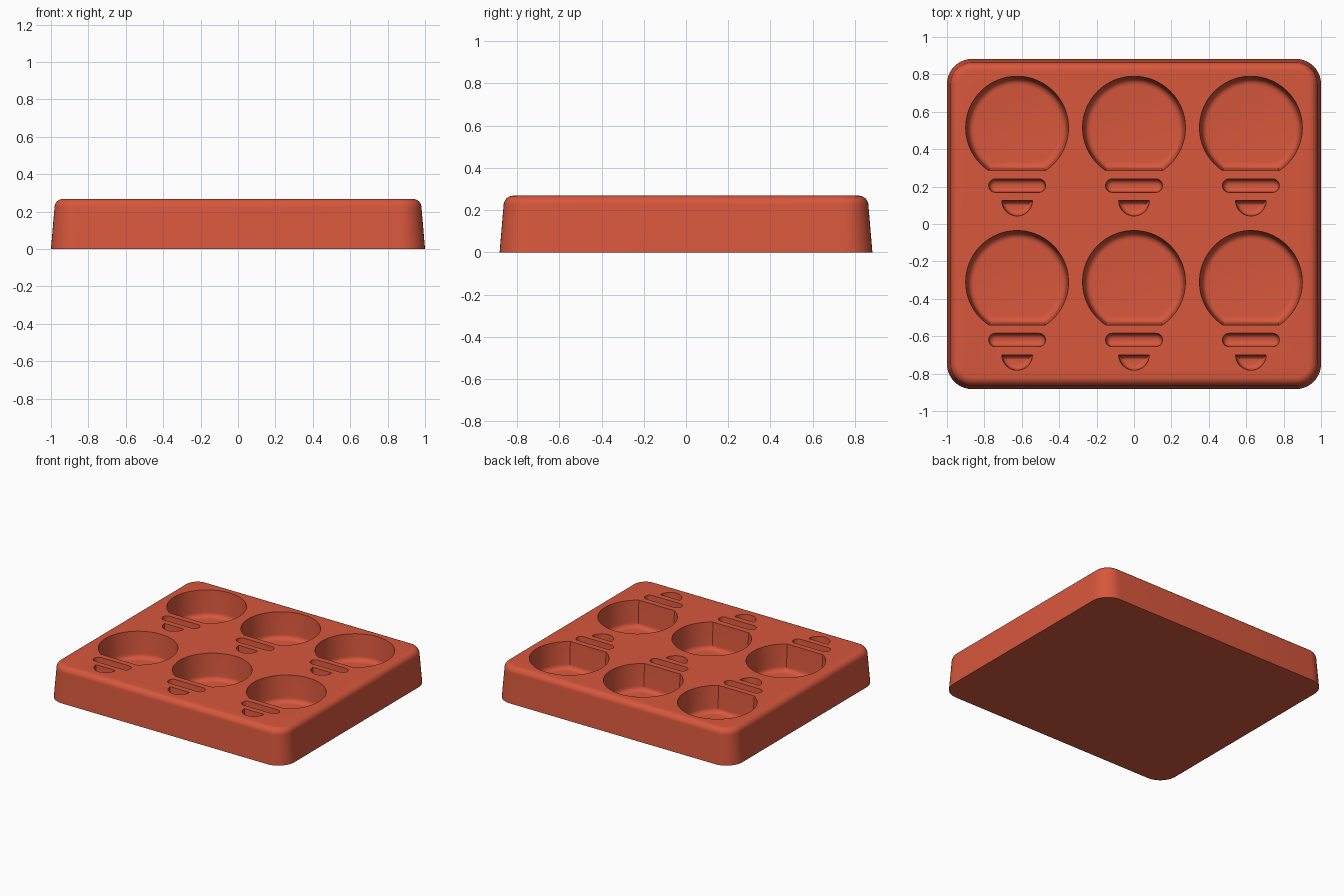
import bpy, bmesh
from math import sin, cos, pi, asin

cube = bpy.data.objects.get("Cube")
if cube:
    bpy.data.objects.remove(cube, do_unlink=True)

red = bpy.data.materials.new("Brick red")
red.use_nodes = True
colour = (0.68, 0.095, 0.045, 1)
red.diffuse_color = colour
red.node_tree.nodes["Principled BSDF"].inputs["Base Color"].default_value = colour

TOP, HALF_X, HALF_Y = 0.268, 1.0, 0.883


def arc(cx, cy, r, start, end, steps):
    return [(cx + r * cos(start + (end - start) * i / steps),
             cy + r * sin(start + (end - start) * i / steps)) for i in range(steps + 1)]


def rounded_rect(hx, hy, r, steps=10):
    pts = []
    for k, (sx, sy) in enumerate([(1, 1), (-1, 1), (-1, -1), (1, -1)]):
        pts += arc(sx * (hx - r), sy * (hy - r), r, k * pi / 2, (k + 1) * pi / 2, steps)
    return pts


def cut_circle(r, flat, steps=72):
    # Circle whose front side is cut straight at y = -flat
    a = asin(flat / r)
    return arc(0, 0, r, -a, pi + a, steps)


def loft(name, rings, x=0, y=0):
    # Closed solid through a stack of (outline, height) rings
    bm = bmesh.new()
    loops = [[bm.verts.new((x + px, y + py, z)) for px, py in pts] for pts, z in rings]
    for low, high in zip(loops, loops[1:]):
        for i in range(len(low)):
            j = (i + 1) % len(low)
            bm.faces.new((low[i], low[j], high[j], high[i]))
    bm.faces.new(loops[0][::-1])
    bm.faces.new(loops[-1])
    bmesh.ops.recalc_face_normals(bm, faces=bm.faces)
    mesh = bpy.data.meshes.new(name)
    bm.to_mesh(mesh)
    bm.free()
    mesh.materials.append(red)
    obj = bpy.data.objects.new(name, mesh)
    bpy.context.collection.objects.link(obj)
    return obj


def pocket_profile(depth, fillet, draft, steps=6):
    # (inset, height) from the filleted floor up past the rim
    floor = TOP - depth
    prof = [(draft * (depth - fillet) + fillet * (1 - sin(t)), floor + fillet * (1 - cos(t)))
            for t in (pi / 2 * i / steps for i in range(steps + 1))]
    return prof + [(0, TOP), (-draft * 0.05, TOP + 0.05)]


# Tray body: drafted walls with a rounded top edge
edge, draft = 0.045, 0.085
body_rings = [(0, 0)]
for i in range(9):
    t = pi / 2 * i / 8
    body_rings.append((draft * (TOP - edge) + edge * (1 - cos(t)), TOP - edge + edge * sin(t)))
tray = loft("tray", [(rounded_rect(HALF_X - d, HALF_Y - d, 0.135 - d), z) for d, z in body_rings])

# Bulb-shaped moulds: round bulb, bar collar and half-round tip
bulb = [(cut_circle(0.275 - d, 0.23 - d), z) for d, z in pocket_profile(0.2, 0.035, 0.07)]
collar = [(rounded_rect(0.152 - d, 0.036 - d, 0.0355 - d), z)
          for d, z in pocket_profile(0.08, 0.027, 0.07)]


def half_disc(d):
    # Half disc with its straight side at the back
    r = 0.082 - d
    a = asin(d / r)
    return arc(0, 0, r, pi + a, 2 * pi - a, 24)


tip = [(half_disc(d), z) for d, z in pocket_profile(0.08, 0.027, 0.07)]

cutters = []
for row in (0.515, -0.31):
    for col in (-0.625, 0, 0.625):
        cutters.append(loft("bulb_cutter", bulb, col, row))
        cutters.append(loft("collar_cutter", collar, col, row - 0.31))
        cutters.append(loft("tip_cutter", tip, col, row - 0.39))

bpy.ops.object.select_all(action="DESELECT")
for c in cutters:
    c.select_set(True)
bpy.context.view_layer.objects.active = cutters[0]
bpy.ops.object.join()
cutter = bpy.context.view_layer.objects.active

# Carve the moulds into the tray
mod = tray.modifiers.new("Moulds", "BOOLEAN")
mod.operation, mod.solver, mod.object = "DIFFERENCE", "EXACT", cutter
bpy.ops.object.select_all(action="DESELECT")
tray.select_set(True)
bpy.context.view_layer.objects.active = tray
bpy.ops.object.modifier_apply(modifier=mod.name)
bpy.data.objects.remove(cutter, do_unlink=True)
bpy.ops.object.shade_smooth_by_angle(angle=pi / 6)
